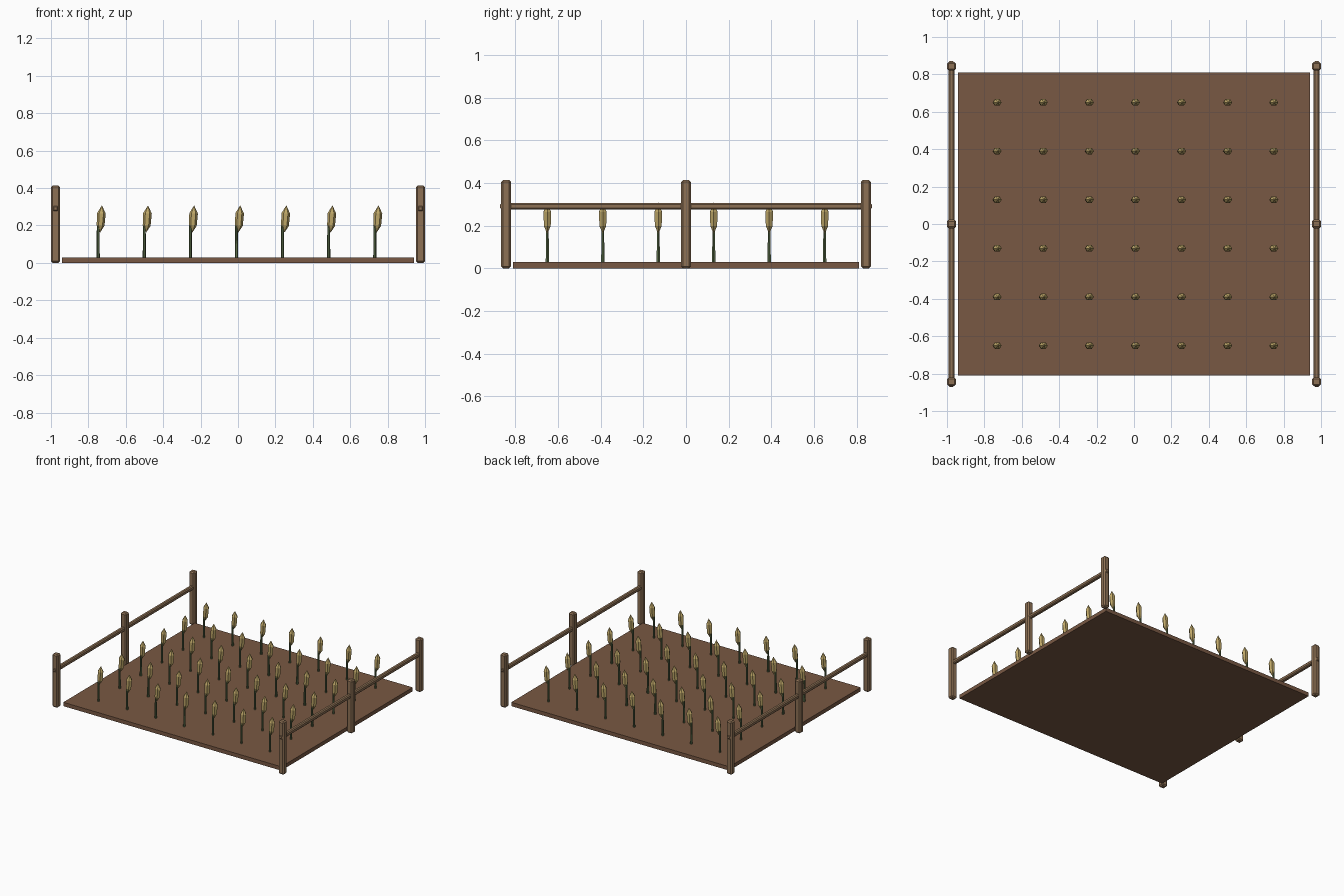
import bpy, bmesh, math
from mathutils import Matrix, Vector

if "Cube" in bpy.data.objects:
    bpy.data.objects.remove(bpy.data.objects["Cube"])


def material(name, rgb):
    m = bpy.data.materials.new(name)
    m.diffuse_color = (*rgb, 1)
    m.use_nodes = True
    m.node_tree.nodes["Principled BSDF"].inputs["Base Color"].default_value = m.diffuse_color
    return m


SOIL = material("soil brown", (0.19, 0.098, 0.056))
WOOD = material("weathered wood", (0.27, 0.165, 0.09))
GREEN = material("stem green", (0.10, 0.15, 0.065))
GOLD = material("grain gold", (0.52, 0.39, 0.14))


def finish(name, bm, mat):
    bmesh.ops.recalc_face_normals(bm, faces=bm.faces)
    me = bpy.data.meshes.new(name)
    bm.to_mesh(me)
    bm.free()
    me.materials.append(mat)
    ob = bpy.data.objects.new(name, me)
    bpy.context.collection.objects.link(ob)
    return ob


def box(name, centre, size, mat, bevel=0):
    bm = bmesh.new()
    bmesh.ops.create_cube(bm, size=1)
    bmesh.ops.scale(bm, vec=size, verts=bm.verts)
    if bevel:
        bmesh.ops.bevel(bm, geom=bm.edges[:], offset=bevel, segments=1,
                        affect='EDGES')
    bmesh.ops.translate(bm, vec=centre, verts=bm.verts)
    return finish(name, bm, mat)


def lathe(bm, profile, sides, squash, matrix):
    """Stack of rings; a zero radius makes a point."""
    rings = []
    for z, r in profile:
        n = sides if r else 1
        rings.append([bm.verts.new(matrix @ Vector((
            r * math.cos(math.tau * i / n),
            r * squash * math.sin(math.tau * i / n), z))) for i in range(n)])
    for a, b in zip(rings, rings[1:]):
        for i in range(sides):
            j = (i + 1) % sides
            quad = [a[i % len(a)], a[j % len(a)], b[j % len(b)], b[i % len(b)]]
            bm.faces.new(list(dict.fromkeys(quad)))
    for ring in (rings[0], rings[-1]):
        if len(ring) > 1:
            bm.faces.new(ring)


# Soil bed
box("soil_bed", (0, 0, 0.015), (1.88, 1.62, 0.03), SOIL)

# Side fences: three posts and one rail each
for side, x in (("left", -0.976), ("right", 0.976)):
    for i, y in enumerate((-0.843, 0, 0.843)):
        box(f"{side}_post_{i + 1}", (x, y, 0.207), (0.048, 0.046, 0.414), WOOD, 0.009)
    box(f"{side}_rail", (x, 0, 0.291), (0.031, 1.742, 0.031), WOOD, 0.007)

# Grain plants: seven columns by six rows
stems, heads = bmesh.new(), bmesh.new()
stem_profile = [(0.02, 0.0085), (0.21, 0.0075)]
head_profile = [(-0.073, 0), (-0.036, 0.021), (0.03, 0.023), (0.073, 0)]
for col in range(7):
    for row in range(6):
        x, y = (col - 3) * 0.2465, (row - 2.5) * 0.26
        lathe(stems, stem_profile, 6, 1, Matrix.Translation((x - 0.008, y, 0)))
        lean = Matrix.Rotation(math.radians(4), 4, 'Y')
        lathe(heads, head_profile, 6, 0.88,
              Matrix.Translation((x + 0.007, y, 0.235)) @ lean)
finish("grain_stems", stems, GREEN)
finish("grain_heads", heads, GOLD)
